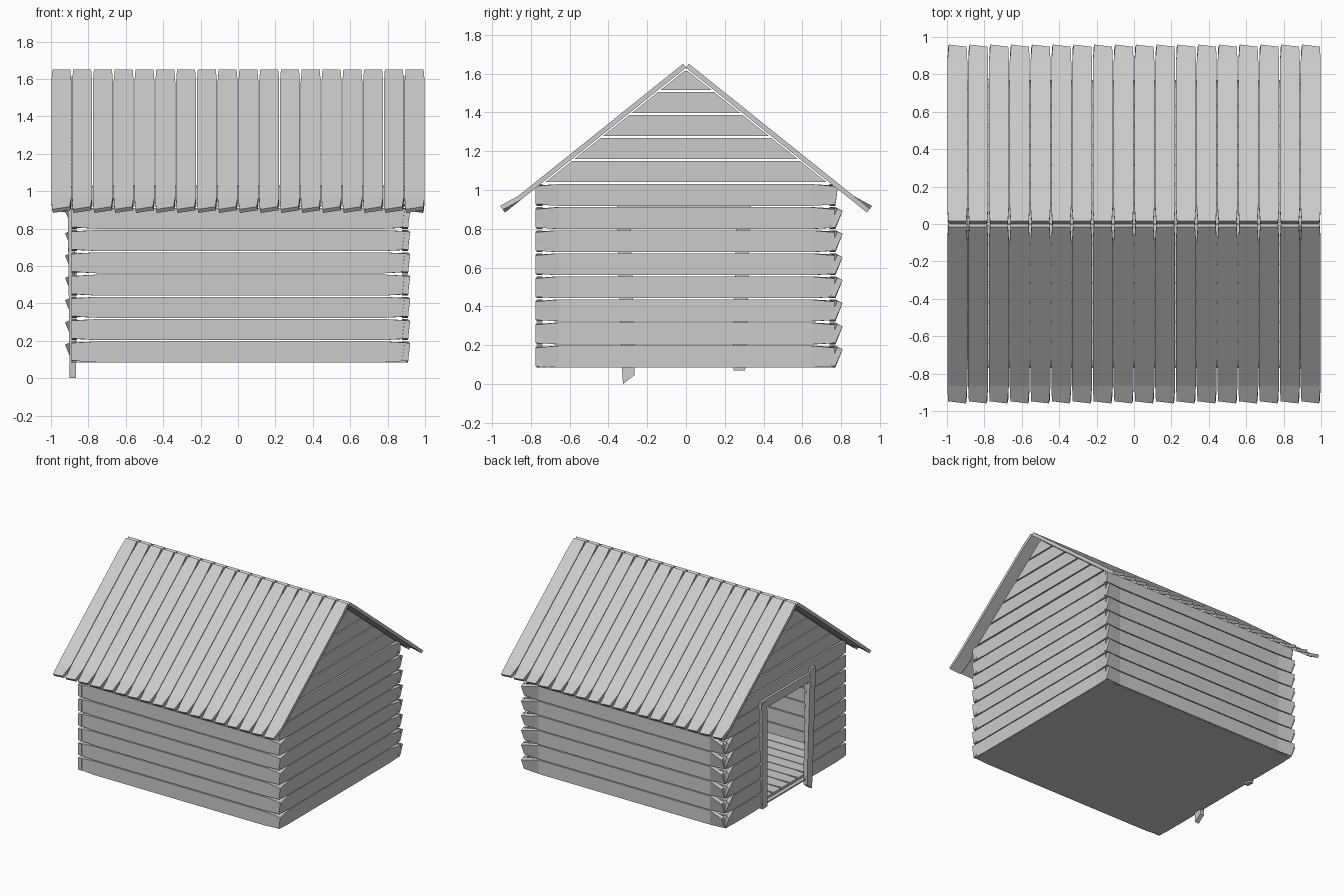
import bpy, bmesh, math
from mathutils import Vector as V

if "Cube" in bpy.data.objects:
    bpy.data.objects.remove(bpy.data.objects["Cube"])

grey = bpy.data.materials.new("weathered_grey")
grey.diffuse_color = (0.6, 0.6, 0.6, 1)
grey.use_nodes = True
grey.node_tree.nodes["Principled BSDF"].inputs["Base Color"].default_value = grey.diffuse_color


def finish(bm, name):
    bmesh.ops.recalc_face_normals(bm, faces=bm.faces)
    mesh = bpy.data.meshes.new(name)
    bm.to_mesh(mesh)
    bm.free()
    mesh.materials.append(grey)
    ob = bpy.data.objects.new(name, mesh)
    bpy.context.collection.objects.link(ob)
    return ob


def plank(bm, a, b, w, n, width, thick, end=0.12, taper=0.85, twist=(0, 0)):
    """Board from a to b: w is its width direction, n its outward normal.
    Both ends narrow, and may twist so the +w edge lifts outward."""
    a, b, w, n = V(a), V(b), V(w), V(n)
    d = (b - a).normalized()
    rings = []
    for p, k, deg in ((a, taper, twist[0]), (a + d * end, 1, 0),
                      (b - d * end, 1, 0), (b, taper, twist[1])):
        t = math.radians(deg)
        wd = w * math.cos(t) + n * math.sin(t)
        nd = n * math.cos(t) - w * math.sin(t)
        c = p + n * math.sin(abs(t)) * width * k / 2
        rings.append([bm.verts.new(c + wd * i * width * k / 2 + nd * j * thick / 2)
                      for i, j in ((-1, -1), (1, -1), (1, 1), (-1, 1))])
    for r, q in zip(rings, rings[1:]):
        for i in range(4):
            bm.faces.new((r[i], r[(i + 1) % 4], q[(i + 1) % 4], q[i]))
    bm.faces.new(rings[0])
    bm.faces.new(rings[-1])


UP = (0, 0, 1)
ROWS, STEP, H, T = 8, 0.119, 0.112, 0.03
row_z = [0.085 + STEP * i + H / 2 for i in range(ROWS)]
XL, XR, YW = -0.875, 0.893, 0.755

# Long front and back walls; the back board ends splay outward
for name, s in (("front_wall", -1), ("back_wall", 1)):
    bm = bmesh.new()
    for i, z in enumerate(row_z):
        tw = 0 if s < 0 else (24 if i < 7 else 8)
        plank(bm, (-0.885, s * YW, z), (0.912, s * YW, z), UP, (0, s, 0),
              H, T, end=0.13, twist=(tw, tw))
    finish(bm, name)

# Right end wall
bm = bmesh.new()
for z in row_z:
    plank(bm, (XR, -0.775, z), (XR, 0.765, z), UP, (1, 0, 0), H, T, twist=(8, 8))
finish(bm, "right_wall")

# Left end wall, with the lower rows cut by the doorway
bm = bmesh.new()
for i, z in enumerate(row_z):
    back = 22 if i < 7 else 8
    if i < 7:
        plank(bm, (XL, -0.775, z), (XL, -0.28, z), UP, (-1, 0, 0), H, T, end=0.1)
        plank(bm, (XL, 0.28, z), (XL, 0.765, z), UP, (-1, 0, 0), H, T, end=0.1,
              twist=(0, back))
    else:
        plank(bm, (XL, -0.775, z), (XL, 0.765, z), UP, (-1, 0, 0), H, T,
              twist=(0, back))
finish(bm, "left_wall")

# Gable boards, cut to the roof slope
for name, x in (("left_gable", XL), ("right_gable", XR)):
    bm = bmesh.new()
    for i in range(5):
        z0 = 1.042 + 0.118 * i
        z1 = min(z0 + 0.108, 1.612)
        h0, h1 = (1.62 - z0) * 1.25, (1.62 - z1) * 1.25
        outline = ((-h0, z0), (h0, z0), (h1, z1), (-h1, z1))
        f = bm.faces.new([bm.verts.new((x - T / 2, y, z)) for y, z in outline])
        g = bmesh.ops.extrude_face_region(bm, geom=[f])["geom"]
        bmesh.ops.translate(bm, vec=(T, 0, 0),
                            verts=[v for v in g if isinstance(v, bmesh.types.BMVert)])
    finish(bm, name)

# Roof boards on both slopes, lower ends twisted
RT = 0.025
for name, s in (("front_roof", -1), ("back_roof", 1)):
    bm = bmesh.new()
    n = V((0, s * 0.625, 0.781))
    for i in range(18):
        x = -1 + 2 / 18 * (i + 0.5)
        ridge = V((x, s * 0.015, 1.65)) - n * RT / 2
        eave = V((x, s * 0.948, 0.903)) - n * RT / 2
        plank(bm, ridge, eave, (-s, 0, 0), n, 0.107, RT, end=0.105,
              taper=0.9, twist=(0, 11))
    finish(bm, name)

# Floor slab with boards on top
bm = bmesh.new()
plank(bm, (-0.885, 0, 0.09), (0.9, 0, 0.09), (0, 1, 0), UP, 1.51, 0.012, taper=1)
finish(bm, "floor_base")
bm = bmesh.new()
for i in range(14):
    y = -0.735 + 0.105 * (i + 0.5)
    plank(bm, (-0.855, y, 0.106), (0.875, y, 0.106), (0, 1, 0), UP, 0.098, 0.02,
          taper=0.9)
finish(bm, "floor_boards")

# Door frame: two rough posts and a lintel
XF = -0.893
for name, y0, y1, z0, z1 in (("front_door_post", -0.295, -0.325, 0.02, 0.98),
                             ("back_door_post", 0.275, 0.295, 0.07, 0.93)):
    bm = bmesh.new()
    plank(bm, (XF + 0.01, y0, z0), (XF, y1, z1), (0, 1, 0), (-1, 0, 0), 0.07, 0.035,
          end=0.1, taper=0.85)
    if z0 < 0.05:  # the front post ends in a splintered point
        for v in bm.verts:
            if v.co.z < 0.03:
                v.co.z = 0.0 if v.co.y < y0 else 0.045
    finish(bm, name)
bm = bmesh.new()
plank(bm, (XF, -0.3, 0.915), (XF, 0.335, 0.915), UP, (-1, 0, 0), 0.07, 0.032,
      end=0.08, taper=0.88)
finish(bm, "door_lintel")
